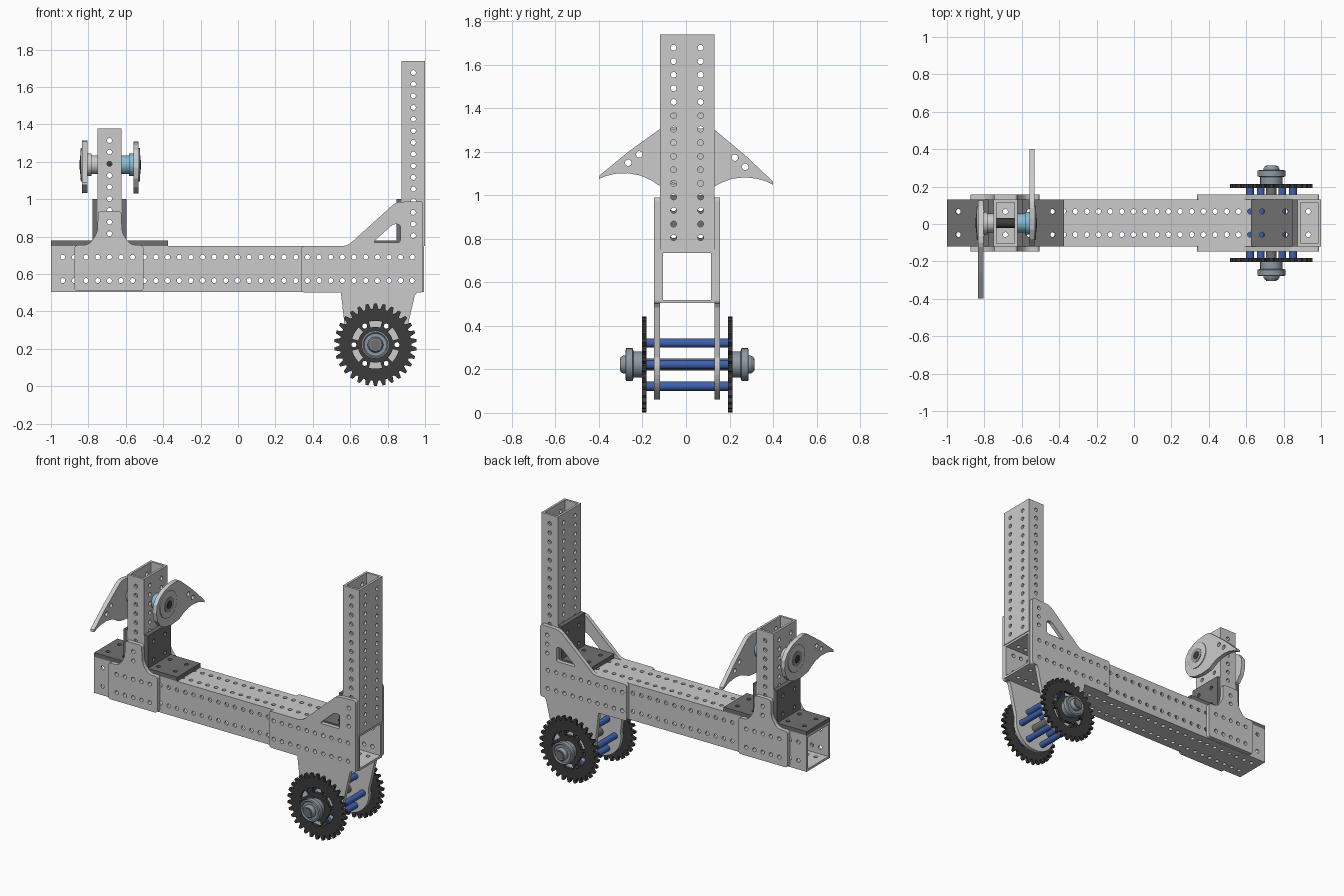
import bpy, bmesh
from math import sin, cos, pi, radians

if "Cube" in bpy.data.objects:
    bpy.data.objects.remove(bpy.data.objects["Cube"])

YC = 0.005                    # centre plane of the frame
P = 0.0623                    # hole pitch
HR = 0.0135                   # hole radius
MAP = {'X': lambda u, v, w: (w, u, v),
       'Y': lambda u, v, w: (u, w, v),
       'Z': lambda u, v, w: (u, v, w)}


def material(name, rgb):
    m = bpy.data.materials.new(name)
    m.diffuse_color = (*rgb, 1)
    m.use_nodes = True
    m.node_tree.nodes["Principled BSDF"].inputs["Base Color"].default_value = m.diffuse_color
    return m


DARK = material("dark_grey", (0.16, 0.16, 0.16))
BLACK = material("black", (0.045, 0.045, 0.045))
BLUE = material("blue", (0.05, 0.12, 0.42))
SKY = material("light_blue", (0.25, 0.5, 0.66))
STEEL = material("steel", (0.27, 0.32, 0.36))


def arc(u, v, r, a0, a1, n):
    return [(u + r * cos(radians(a0 + (a1 - a0) * i / n)),
             v + r * sin(radians(a0 + (a1 - a0) * i / n))) for i in range(n + 1)]


def circle(u, v, r=HR, n=14):
    return arc(u, v, r, 7, 367, n)[:-1]


def rect(u0, u1, v0, v1):
    return [(u0, v0), (u1, v0), (u1, v1), (u0, v1)]


def fillet(pts):
    """Round each (u, v, setback) corner."""
    out = []
    for i, (u, v, s) in enumerate(pts):
        if s == 0:
            out.append((u, v))
            continue
        ends = []
        for q in (pts[i - 1], pts[(i + 1) % len(pts)]):
            du, dv = q[0] - u, q[1] - v
            d = (du * du + dv * dv) ** 0.5
            ends.append((u + du / d * s, v + dv / d * s))
        (a, b), (c, d) = ends
        for k in range(6):
            t = k / 5
            out.append(((1-t)**2 * a + 2*t*(1-t) * u + t*t * c,
                        (1-t)**2 * b + 2*t*(1-t) * v + t*t * d))
    return out


def plate(outline, holes, axis, w0, w1):
    """Flat plate with holes, thick from w0 to w1 along axis; returns a mesh."""
    cu = bpy.data.curves.new("profile", 'CURVE')
    cu.dimensions, cu.fill_mode, cu.extrude = '2D', 'BOTH', abs(w1 - w0) / 2
    for loop in [outline] + holes:
        sp = cu.splines.new('POLY')
        sp.points.add(len(loop) - 1)
        for p, (u, v) in zip(sp.points, loop):
            p.co = (u, v, 0, 1)
        sp.use_cyclic_u = True
    ob = bpy.data.objects.new("profile", cu)
    bpy.context.collection.objects.link(ob)
    dg = bpy.context.evaluated_depsgraph_get()
    me = bpy.data.meshes.new_from_object(ob.evaluated_get(dg))
    bpy.data.objects.remove(ob)
    bm = bmesh.new()
    bm.from_mesh(me)
    bmesh.ops.remove_doubles(bm, verts=bm.verts, dist=1e-5)
    for v in bm.verts:
        v.co = MAP[axis](v.co.x, v.co.y, v.co.z + (w0 + w1) / 2)
    bmesh.ops.recalc_face_normals(bm, faces=bm.faces)
    for f in bm.faces:
        f.smooth = False
    bm.to_mesh(me)
    bm.free()
    return me


def part(name, plates, mat=None):
    bm = bmesh.new()
    for p in plates:
        bm.from_mesh(p)
    me = bpy.data.meshes.new(name)
    bm.to_mesh(me)
    bm.free()
    if mat:
        me.materials.append(mat)
    ob = bpy.data.objects.new(name, me)
    bpy.context.collection.objects.link(ob)
    return ob


def lathe(name, profile, axis, u, v, mat=None, hollow=False, n=32):
    """Turn (radius, position) points about an axis through (u, v)."""
    bm = bmesh.new()
    rings = [[bm.verts.new(MAP[axis](u + r * cos(2*pi*i/n), v + r * sin(2*pi*i/n), w))
              for i in range(n)] for r, w in profile]
    pairs = list(zip(rings, rings[1:]))
    if hollow:
        pairs.append((rings[-1], rings[0]))
    else:
        bm.faces.new(rings[0])
        bm.faces.new(rings[-1])
    for a, b in pairs:
        for i in range(n):
            j = (i + 1) % n
            bm.faces.new((a[i], a[j], b[j], b[i]))
    bmesh.ops.recalc_face_normals(bm, faces=bm.faces)
    me = bpy.data.meshes.new(name)
    bm.to_mesh(me)
    bm.free()
    ob = part(name, [me], mat)
    bpy.ops.object.select_all(action='DESELECT')
    ob.select_set(True)
    bpy.context.view_layer.objects.active = ob
    bpy.ops.object.shade_smooth_by_angle(angle=radians(30))


def rod(name, r, w0, w1, axis, u, v, mat=None):
    lathe(name, [(r, w0), (r, w1)], axis, u, v, mat)


# main beam: square tube with two rows of holes on every side
T = 0.015
xs = [-0.937 + P * i for i in range(31)]
Z0, Z1, ZR = 0.504, 0.75, (0.565, 0.69)
YR = (YC - 0.062, YC + 0.062)
YA, YB = YC - 0.125, YC + 0.125
side = [circle(x, z) for x in xs for z in ZR]
deck = [circle(x, y) for x in xs for y in YR]
part("main_beam",
     [plate(rect(-1, 0.995, Z0, Z1), side, 'Y', a, b) for a, b in ((YA, YA + T), (YB - T, YB))] +
     [plate(rect(-1, 0.995, YA + T, YB - T), deck, 'Z', a, b) for a, b in ((Z0, Z0 + T), (Z1 - T, Z1))])


# upright tubes
def upright(name, x0, x1, top, zs):
    xm = (x0 + x1) / 2
    part(name,
         [plate(rect(x0, x1, Z1, top), [circle(xm, z) for z in zs], 'Y', a, b)
          for a, b in ((YA, YA + T), (YB - T, YB))] +
         [plate(rect(YA + T, YB - T, Z1, top), [circle(y, z) for y in YR for z in zs], 'X', a, b)
          for a, b in ((x0, x0 + T), (x1 - T, x1))])


upright("tall_column", 0.875, 1.0, 1.738, [0.805 + P * i for i in range(15)])
upright("short_post", -0.75, -0.624, 1.378, [1.314 - P * i for i in range(9)])


# angle brackets at the feet of the uprights
def bracket(name, x, d):
    t, L = 0.028, 0.25
    base = [circle(x + d * k, y) for k in (0.065, 0.19) for y in YR]
    wall = [circle(y, Z1 + k) for k in (0.065, 0.19) for y in YR]
    part(name, [plate(rect(*sorted((x, x + d * L)), YA, YB), base, 'Z', Z1, Z1 + t),
                plate(rect(YA, YB, Z1 + t, Z1 + L), wall, 'X', *sorted((x, x + d * t)))], DARK)


bracket("post_bracket_left", -0.75, -1)
bracket("post_bracket_right", -0.624, 1)
bracket("column_bracket", 0.875, -1)

# side plates: tee plates on the post, gussets with wheel legs on the column
AX, AZ = 0.735, 0.222
HEX = [(AX + 0.115 * cos(pi / 3 * k), AZ + 0.115 * sin(pi / 3 * k)) for k in range(6)]
tee = fillet([(-0.875, 0.508, .02), (-0.505, 0.508, .02), (-0.505, 0.754, .02), (-0.575, 0.756, .03),
              (-0.62, 0.82, .03), (-0.624, 0.937, .02), (-0.748, 0.937, .02), (-0.752, 0.82, .03),
              (-0.797, 0.756, .03), (-0.875, 0.754, .02)])
tee_holes = [circle(x, z) for x in xs if -0.86 < x < -0.52 for z in ZR] + \
            [circle(-0.687, z) for z in (0.816, 0.878)]
gusset = fillet([(0.99, 0.5, .02), (0.99, 0.99, .02), (0.845, 0.985, .025), (0.585, 0.75, .03),
                 (0.338, 0.75, .02), (0.338, 0.502, .02), (0.53, 0.5, .02)]) + \
    arc(AX, AZ, 0.16, 168, 372, 28) + [(0.945, 0.485), (0.955, 0.5)]
window = fillet([(0.72, 0.768, .02), (0.868, 0.768, .015), (0.868, 0.865, .015), (0.83, 0.868, .02)])
gusset_holes = [circle(x, z) for x in xs if x > 0.35 for z in ZR] + \
               [circle(0.9375, 0.805 + P * i) for i in range(3)] + \
               [circle(x, z, 0.021) for x, z in HEX] + [window]
for s, tag in ((-1, "front"), (1, "back")):
    w0, w1 = sorted((YC + s * 0.125, YC + s * 0.152))
    part("tee_plate_" + tag, [plate(tee, tee_holes, 'Y', w0, w1)])
    part("gusset_" + tag, [plate(gusset, gusset_holes, 'Y', w0, w1)])

# sprocket wheels with hubs
N = 30
teeth = []
for k in range(N):
    for da, r in ((-4.6, 0.192), (-1.9, 0.221), (1.9, 0.221), (4.6, 0.192)):
        a = radians(-90 + 360 / N * k + da)
        teeth.append((AX + r * cos(a), AZ + r * sin(a)))
slots = [arc(AX, AZ, 0.128, 60*k + 14, 60*k + 46, 7) + arc(AX, AZ, 0.095, 60*k + 46, 60*k + 14, 7)
         for k in range(6)]
hub = [(0.06, .2), (0.06, .245), (0.075, .25), (0.075, .28), (0.066, .283), (0.06, .276),
       (0.042, .276), (0.042, .292), (0.034, .305), (0.02, .305)]
for s, tag in ((-1, "front"), (1, "back")):
    w0, w1 = sorted((YC + s * 0.187, YC + s * 0.208))
    part("sprocket_" + tag, [plate(teeth, slots + [circle(x, z) for x, z in HEX], 'Y', w0, w1)], BLACK)
    lathe("hub_" + tag, [(r, YC + s * h) for r, h in hub], 'Y', AX, AZ, STEEL)
rod("wheel_axle", 0.028, YC - 0.309, YC + 0.309, 'Y', AX, AZ, DARK)
for k, (x, z) in enumerate(HEX):
    lathe(f"standoff_{k}", [(0.021, YC - .187), (0.021, YC + .187), (HR, YC + .187), (HR, YC - .187)],
          'Y', x, z, BLUE, hollow=True, n=20)

# fins either side of the post, on a cross shaft
HZ = 1.185
fin = [(0.4, 1.047), (0.4, 1.062), (0.27, 1.185), (0.14, 1.293), (0.12, 1.303), (0.085, 1.308),
       (0.03, 1.303), (-0.03, 1.29), (-0.08, 1.262), (-0.112, 1.22), (-0.12, 1.17), (-0.108, 1.11),
       (-0.075, 1.065), (-0.025, 1.04), (0.05, 1.03), (0.126, 1.037), (0.16, 1.056), (0.21, 1.075),
       (0.27, 1.082), (0.33, 1.075), (0.37, 1.062)]
fin_holes = [circle(0.272, 1.13, 0.015), circle(0.224, 1.172, 0.015)]


def turned(loop, a=-0.07):
    out = []
    for y, z in loop:
        y, z = YC - y, z - HZ
        out.append((YC + y * cos(a) - z * sin(a), HZ + y * sin(a) + z * cos(a)))
    return out


part("fin_right", [plate(fin, fin_holes, 'X', -0.56, -0.531)])
part("fin_left", [plate(turned(fin), [turned(h) for h in fin_holes], 'X', -0.834, -0.805)])
XM = -0.6825
for s, tag, mat in ((-1, "left", None), (1, "right", SKY)):
    lathe("fin_disc_" + tag, [(0.09, XM + s * .14), (0.09, XM + s * .157), (0.082, XM + s * .159)],
          'X', YC, HZ)
    rod("fin_cap_" + tag, 0.05, XM + s * .15, XM + s * .162, 'X', YC, HZ, STEEL)
    rod("fin_spacer_" + tag, 0.05, XM + s * .06, XM + s * .125, 'X', YC, HZ, mat)
    rod("fin_flange_" + tag, 0.06, XM + s * .1, XM + s * .125, 'X', YC, HZ, mat)
rod("fin_shaft", 0.026, XM - .164, XM + .164, 'X', YC, HZ, BLACK)
